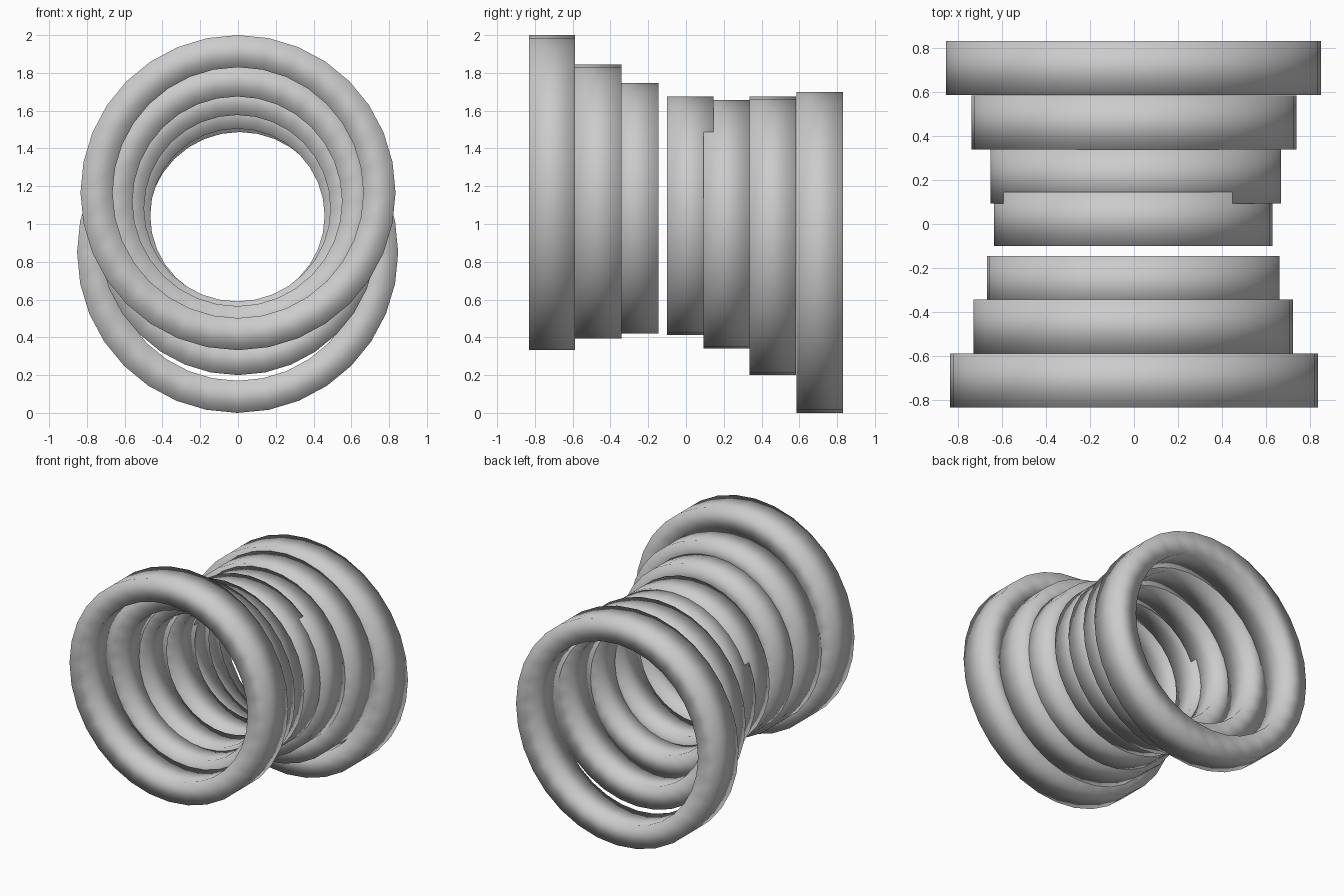
import bpy, bmesh, math

if "Cube" in bpy.data.objects:
    bpy.data.objects.remove(bpy.data.objects["Cube"])

SEGMENTS = 32
WIDTH = 0.245      # ring length along y
THICK = 0.17       # radial thickness


def ring(name, y0, x, z_low, z_high):
    """Square-section ring around the y axis, smooth shaded so it reads as a tube."""
    radius = (z_high - z_low) / 2
    cz = (z_high + z_low) / 2
    section = [(radius, y0), (radius, y0 + WIDTH),
               (radius - THICK, y0 + WIDTH), (radius - THICK, y0)]
    bm = bmesh.new()
    loops = []
    for i in range(SEGMENTS):
        a = 2 * math.pi * i / SEGMENTS
        loops.append([bm.verts.new((x + r * math.cos(a), y, cz + r * math.sin(a)))
                      for r, y in section])
    for i in range(SEGMENTS):
        a, b = loops[i], loops[(i + 1) % SEGMENTS]
        for j in range(4):
            k = (j + 1) % 4
            bm.faces.new((a[j], a[k], b[k], b[j])).smooth = True
    bmesh.ops.recalc_face_normals(bm, faces=bm.faces)
    mesh = bpy.data.meshes.new(name)
    bm.to_mesh(mesh)
    bm.free()
    obj = bpy.data.objects.new(name, mesh)
    bpy.context.collection.objects.link(obj)


# Front to back: y start, x centre, lowest z, highest z
rings = [
    (-0.832, 0.0, 0.332, 2.0),
    (-0.587, -0.004, 0.395, 1.845),
    (-0.390, -0.004, 0.420, 1.747),
    (-0.100, -0.003, 0.412, 1.675),
    (0.092, 0.008, 0.340, 1.657),
    (0.337, 0.0, 0.200, 1.675),
    (0.585, -0.002, 0.0, 1.700),
]
for n, spec in enumerate(rings, 1):
    ring(f"coil_ring_{n}", *spec)
